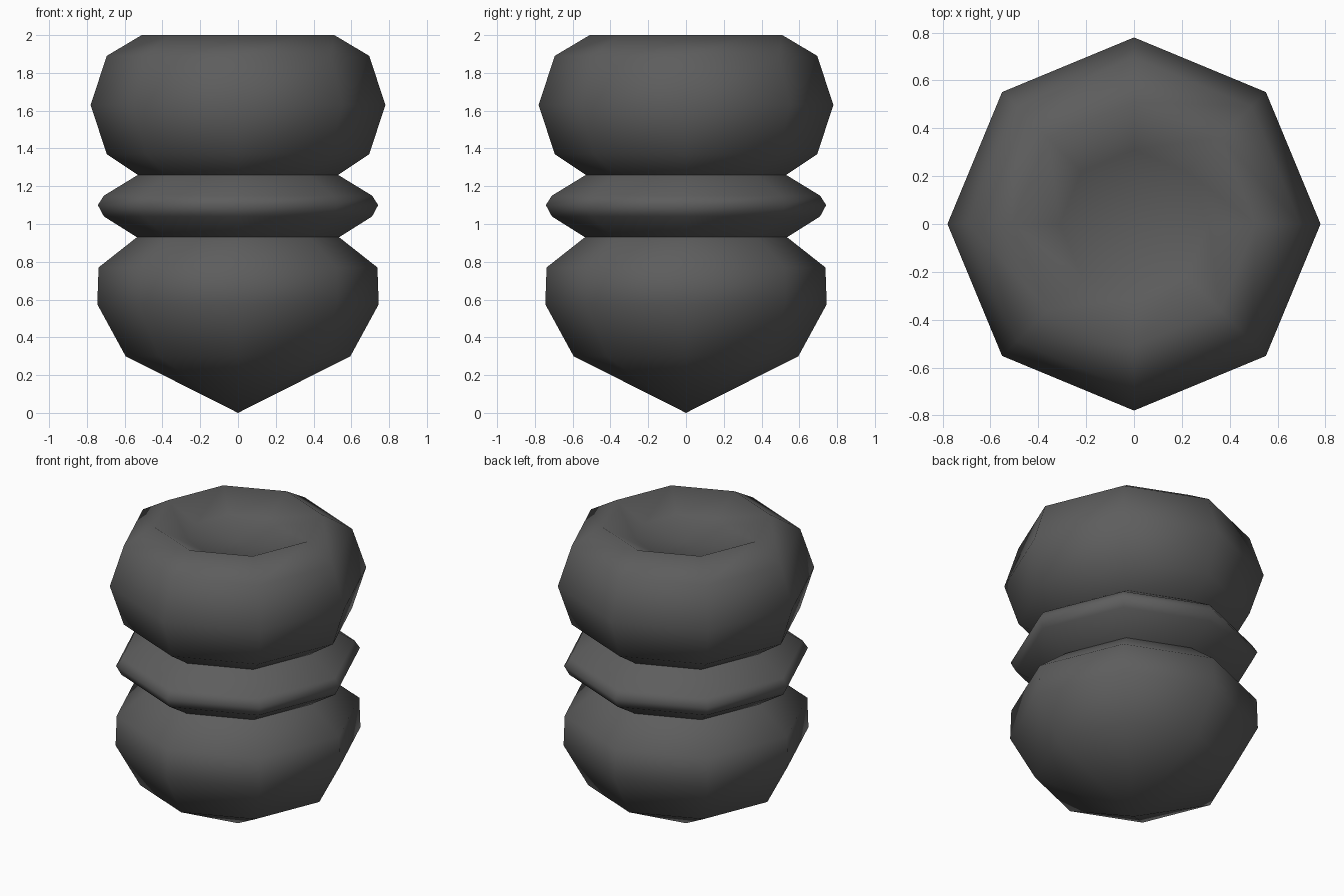
import bpy, bmesh, math

if "Cube" in bpy.data.objects:
    bpy.data.objects.remove(bpy.data.objects["Cube"])

mat = bpy.data.materials.new("dark grey")
mat.diffuse_color = (0.11, 0.11, 0.11, 1)
mat.use_nodes = True
mat.node_tree.nodes["Principled BSDF"].inputs["Base Color"].default_value = mat.diffuse_color
SIDES = 8


def lathe(name, profile):
    """Spin (radius, z) points, listed from bottom to top, into a smooth solid."""
    bm = bmesh.new()
    rings = []
    for r, z in profile:
        if r == 0:
            rings.append([bm.verts.new((0, 0, z))] * SIDES)
        else:
            rings.append([bm.verts.new((r * math.cos(math.tau * i / SIDES),
                                        r * math.sin(math.tau * i / SIDES), z))
                          for i in range(SIDES)])
    for a, b in zip(rings, rings[1:]):
        for i in range(SIDES):
            j = (i + 1) % SIDES
            quad = list(dict.fromkeys((a[i], a[j], b[j], b[i])))
            bm.faces.new(quad).smooth = True
    me = bpy.data.meshes.new(name)
    bm.to_mesh(me)
    bm.free()
    me.materials.append(mat)
    ob = bpy.data.objects.new(name, me)
    bpy.context.collection.objects.link(ob)


# pointed bulb at the bottom
lathe("lower_bulb", [(0, 0), (0.595, 0.30), (0.745, 0.575), (0.738, 0.77), (0.535, 0.93)])
# thin ring in the middle
lathe("middle_ring", [(0.535, 0.93), (0.71, 1.04), (0.742, 1.10), (0.71, 1.15), (0.53, 1.26)])
# fat upper ring with a dished top
lathe("upper_bulb", [(0.53, 1.26), (0.695, 1.37), (0.78, 1.63), (0.695, 1.89),
                     (0.51, 2.0), (0.31, 1.90), (0, 1.86)])
